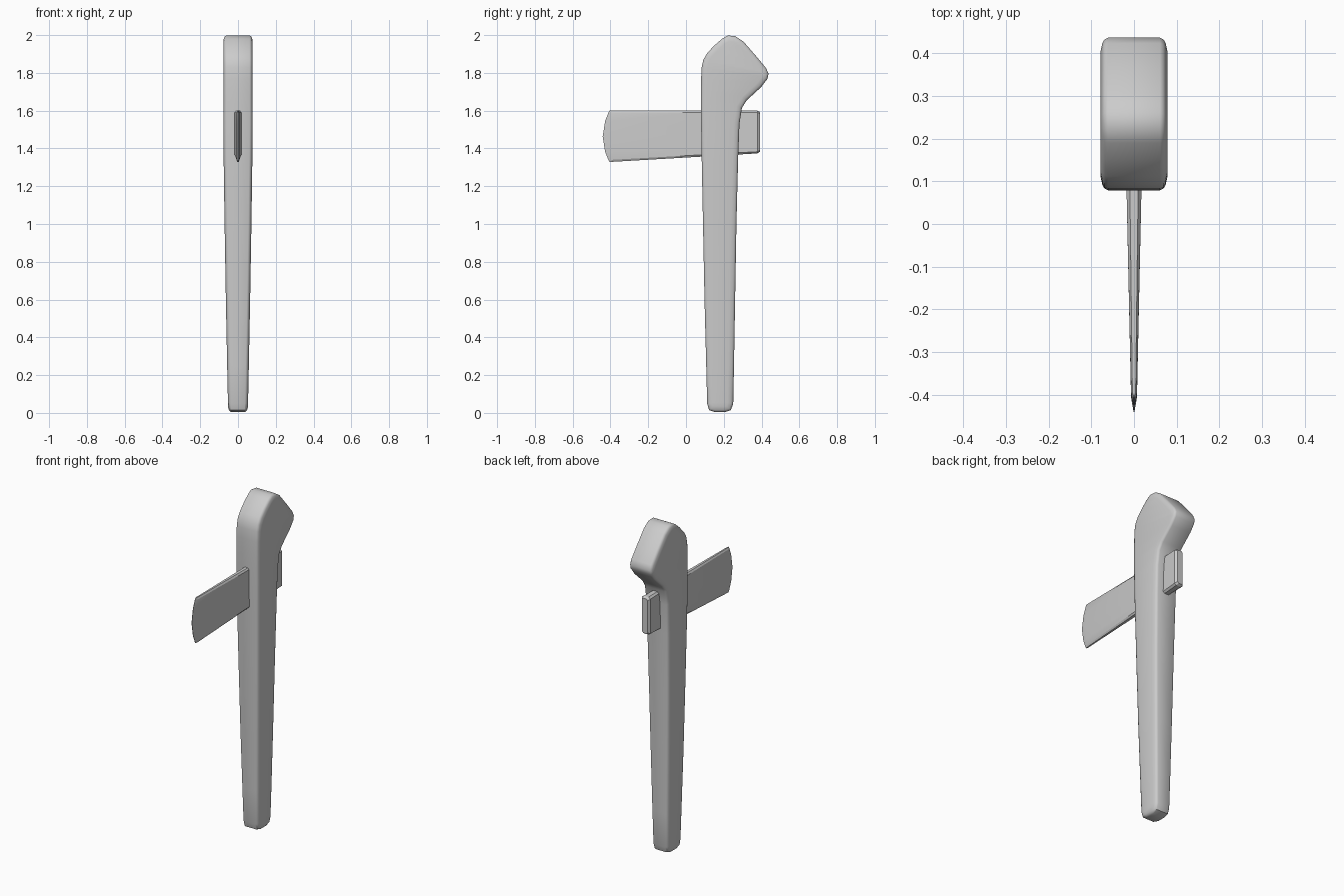
import bpy, bmesh
from mathutils import Vector

if "Cube" in bpy.data.objects:
    bpy.data.objects.remove(bpy.data.objects["Cube"])


def finish(name, bm, angle):
    bmesh.ops.remove_doubles(bm, verts=bm.verts, dist=1e-5)
    bmesh.ops.recalc_face_normals(bm, faces=bm.faces)
    me = bpy.data.meshes.new(name)
    bm.to_mesh(me)
    bm.free()
    ob = bpy.data.objects.new(name, me)
    bpy.context.collection.objects.link(ob)
    bpy.ops.object.select_all(action='DESELECT')
    ob.select_set(True)
    bpy.context.view_layer.objects.active = ob
    bpy.ops.object.shade_smooth_by_angle(angle=angle)
    return ob


# Handle: side outline as (front y, z, back y, z) pairs, from foot to head
pairs = [(0.155, 0.004, 0.205, 0.004), (0.122, 0.015, 0.238, 0.015),
         (0.112, 0.05, 0.250, 0.05), (0.107, 0.25, 0.254, 0.25),
         (0.098, 0.60, 0.260, 0.60), (0.090, 1.00, 0.267, 1.00),
         (0.083, 1.35, 0.276, 1.35), (0.080, 1.53, 0.283, 1.53),
         (0.079, 1.63, 0.296, 1.615), (0.079, 1.70, 0.322, 1.655),
         (0.080, 1.77, 0.398, 1.725), (0.083, 1.83, 0.431, 1.768),
         (0.092, 1.87, 0.437, 1.795), (0.112, 1.905, 0.424, 1.825),
         (0.150, 1.945, 0.370, 1.89), (0.190, 1.980, 0.305, 1.965),
         (0.222, 1.998, 0.262, 1.994)]


def half_width(z):
    t = min(z / 1.5, 1)
    return 0.052 + 0.026 * t * (1.3 - 0.3 * t)


def build_handle():
    bm = bmesh.new()
    n = len(pairs)
    outline = [Vector((a, b)) for a, b, _, _ in pairs]
    outline += [Vector((c, d)) for _, _, c, d in reversed(pairs)]
    m = len(outline)
    normals = []
    for i in range(m):
        e1 = (outline[i] - outline[i - 1]).normalized()
        e2 = (outline[(i + 1) % m] - outline[i]).normalized()
        t = (e1 + e2).normalized()
        normals.append(Vector((t.y, -t.x)))
    # rounded side edges: (inset from outline, drop from full width)
    steps = [(0, 0.017), (0.004, 0.009), (0.012, 0.004), (0.03, 0)]
    rings = []
    for s in (1, -1):
        for inset, drop in (steps if s == 1 else steps[::-1]):
            ring = []
            for p, nn in zip(outline, normals):
                q = p + nn * inset
                ring.append(bm.verts.new((s * (half_width(q.y) - drop), q.x, q.y)))
            rings.append(ring)
    order = rings[3::-1] + rings[:3:-1]
    for a, b in zip(order, order[1:]):
        for i in range(m):
            j = (i + 1) % m
            bm.faces.new((a[i], a[j], b[j], b[i]))
    for ring in (order[0], order[-1]):
        for i in range(n - 1):
            bm.faces.new((ring[i], ring[i + 1], ring[m - 2 - i], ring[m - 1 - i]))
    finish("handle", bm, 0.6)


# Blade: tapering wedge through the handle, curved cutting edge at the front
def build_blade():
    bm = bmesh.new()
    rows = [0, 0.04, 0.2, 0.5, 0.8, 0.96, 1]
    grids = []
    for s in (1, -1):
        grid = []
        for k, t in enumerate(rows):
            tip = -0.405 - 0.036 * (1 - (2 * t - 1) ** 2)
            f = 0.55 if k in (0, len(rows) - 1) else 1
            row = []
            for y, h in ((tip, 0.001), (min(tip + 0.035, -0.395), 0.007),
                         (0.08, 0.0175), (0.378, 0.028), (0.392, 0.018)):
                top = 1.6
                bottom = 1.328 + (y + 0.41) * 0.058
                if y > 0.39:
                    top, bottom = top - 0.008, bottom + 0.008
                row.append(bm.verts.new((s * h * f, y, bottom + (top - bottom) * t)))
            grid.append(row)
        grids.append(grid)
    R, C = len(rows), 5
    for g in grids:
        for i in range(R - 1):
            for j in range(C - 1):
                bm.faces.new((g[i][j], g[i][j + 1], g[i + 1][j + 1], g[i + 1][j]))
    # close the rim between the two sides
    rim = [(0, j) for j in range(C)] + [(i, C - 1) for i in range(1, R)]
    rim += [(R - 1, j) for j in range(C - 2, -1, -1)] + [(i, 0) for i in range(R - 2, 0, -1)]
    a, b = grids
    for (i, j), (k, l) in zip(rim, rim[1:] + rim[:1]):
        bm.faces.new((a[i][j], a[k][l], b[k][l], b[i][j]))
    finish("axe_blade", bm, 0.35)


build_handle()
build_blade()
